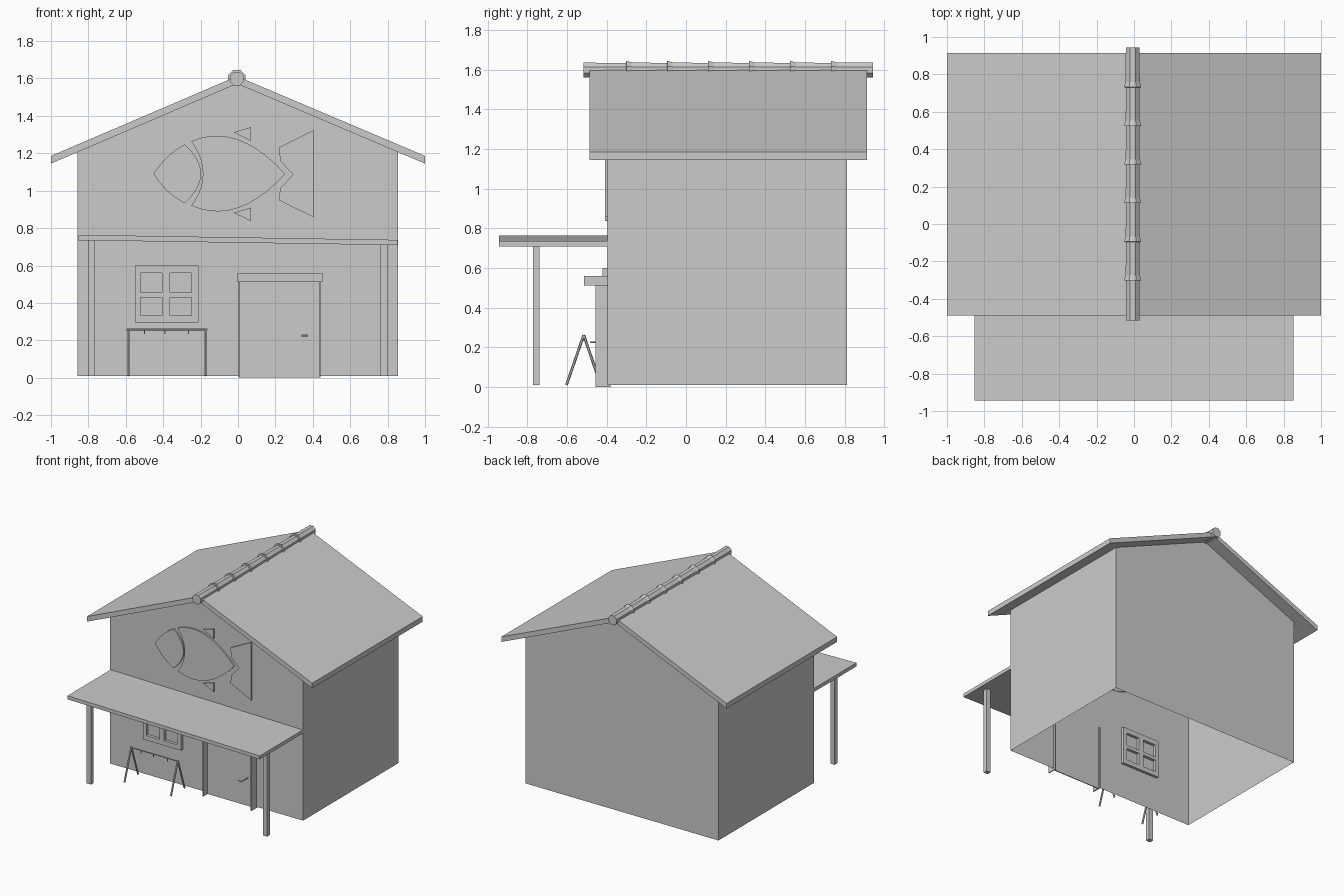
import bpy, bmesh, math
from mathutils import Vector

if "Cube" in bpy.data.objects:
    bpy.data.objects.remove(bpy.data.objects["Cube"])


def finish(name, bm):
    me = bpy.data.meshes.new(name)
    bm.to_mesh(me)
    bm.free()
    ob = bpy.data.objects.new(name, me)
    bpy.context.collection.objects.link(ob)
    return ob


def prism(name, pts, y0, y1, open_ends=False):
    """Extrude an (x, z) outline along y; optionally drop all up/down faces."""
    bm = bmesh.new()
    a = [bm.verts.new((x, y0, z)) for x, z in pts]
    b = [bm.verts.new((x, y1, z)) for x, z in pts]
    bm.faces.new(a)
    bm.faces.new(b[::-1])
    n = len(pts)
    for i in range(n):
        j = (i + 1) % n
        bm.faces.new((a[j], a[i], b[i], b[j]))
    bmesh.ops.recalc_face_normals(bm, faces=bm.faces)
    if open_ends:
        bm.normal_update()
        bmesh.ops.delete(bm, geom=[f for f in bm.faces if abs(f.normal.z) > 0.1], context='FACES')
    return finish(name, bm)


def box(name, x0, x1, y0, y1, z0, z1):
    return prism(name, [(x0, z0), (x1, z0), (x1, z1), (x0, z1)], y0, y1)


def rod(name, p, q, r, sides=6):
    """Straight rod between two points."""
    p, q = Vector(p), Vector(q)
    d = q - p
    bm = bmesh.new()
    bmesh.ops.create_cone(bm, cap_ends=True, segments=sides, radius1=r, radius2=r, depth=d.length)
    m = d.to_track_quat('Z', 'Y').to_matrix().to_4x4()
    m.translation = (p + q) / 2
    bm.transform(m)
    return finish(name, bm)


def bez(p, c, q, n=10):
    """Quadratic curve points from p up to, not including, q."""
    return [tuple((1 - t) ** 2 * p[k] + 2 * t * (1 - t) * c[k] + t * t * q[k] for k in (0, 1))
            for t in (i / n for i in range(n))]


WALL = -0.397

# House walls: thin shell, open underneath
prism("house_walls", [(-0.858, 0.01), (0.856, 0.01), (0.856, 1.207), (-0.005, 1.572), (-0.858, 1.207)],
      WALL, 0.813, open_ends=True)

# Gable roof
prism("roof", [(-1, 1.145), (-0.005, 1.572), (1, 1.145), (1, 1.186), (-0.005, 1.612), (-1, 1.186)],
      -0.488, 0.914)

# Jointed ridge pole
rings = [(-0.516, 0.040)]
for i in range(6):
    y = -0.302 + 0.2065 * i
    rings += [(y, 0.038), (y + 0.001, 0.050), (y + 0.03, 0.041)]
rings.append((0.943, 0.040))
bm = bmesh.new()
loops = []
for y, r in rings:
    loops.append([bm.verts.new((-0.007 + r * math.cos(math.pi / 4 * (k + 0.5)), y,
                                1.599 + r * math.sin(math.pi / 4 * (k + 0.5)))) for k in range(8)])
for a, b in zip(loops, loops[1:]):
    for k in range(8):
        j = (k + 1) % 8
        bm.faces.new((a[k], a[j], b[j], b[k]))
bm.faces.new(loops[0])
bm.faces.new(loops[-1])
bmesh.ops.recalc_face_normals(bm, faces=bm.faces)
finish("ridge_pole", bm)

# Porch canopy, tilted slightly sideways, and its posts
prism("porch_canopy", [(-0.853, 0.735), (0.853, 0.709), (0.853, 0.737), (-0.853, 0.764)], -0.943, WALL)
box("porch_post_left", -0.803, -0.764, -0.773, -0.738, 0.01, 0.737)
box("porch_post_right", 0.762, 0.80, -0.773, -0.738, 0.01, 0.713)

# Fish relief on the gable
F = -0.409
tip, top, bot = (-0.452, 1.09), (-0.285, 1.247), (-0.285, 0.933)
prism("fish_head", bez(tip, (-0.38, 1.2), top) + bez(top, (-0.11, 1.09), bot)
      + bez(bot, (-0.38, 0.98), tip), F, WALL + 0.005)
top, bot, tip = (-0.25, 1.265), (-0.25, 0.92), (0.252, 1.09)
prism("fish_body", bez(top, (0.0, 1.37), tip) + bez(tip, (0.0, 0.81), bot)
      + bez(bot, (-0.125, 1.09), top), F, WALL + 0.005)
prism("fish_tail", [(0.22, 1.232), (0.404, 1.323), (0.404, 0.858), (0.22, 0.948),
                    (0.225, 1.012), (0.294, 1.087), (0.225, 1.16)], F, WALL + 0.005)
prism("fish_top_fin", [(-0.024, 1.312), (0.07, 1.34), (0.07, 1.266)], F, WALL + 0.005)
prism("fish_bottom_fin", [(-0.024, 0.882), (0.07, 0.91), (0.07, 0.837)], F, WALL + 0.005)

# Window bars, passing through the wall
W0, W1 = -0.42, -0.375
for i, (x0, x1) in enumerate([(-0.55, -0.52), (-0.405, -0.363), (-0.248, -0.212)]):
    box(f"window_upright_{i}", x0, x1, W0, W1, 0.295, 0.60)
for i, (z0, z1) in enumerate([(0.295, 0.333), (0.43, 0.457), (0.56, 0.60)]):
    for j, (x0, x1) in enumerate([(-0.52, -0.405), (-0.363, -0.248)]):
        box(f"window_rail_{i}_{j}", x0, x1, W0, W1, z0, z1)

# Door recess, lintel and handle
box("door_panel", 0.008, 0.437, -0.402, WALL + 0.002, 0.0, 0.515)
box("door_jamb_left", 0.004, 0.012, -0.457, -0.38, 0.0, 0.515)
box("door_jamb_right", 0.433, 0.441, -0.457, -0.38, 0.0, 0.515)
box("door_lintel", -0.004, 0.452, -0.515, WALL, 0.513, 0.56)
rod("handle_stem", (0.37, -0.40, 0.226), (0.37, -0.481, 0.226), 0.004)
rod("handle_lever", (0.340, -0.481, 0.226), (0.375, -0.481, 0.226), 0.005)

# Drying rack with hooks
for side, x in (("left", -0.586), ("right", -0.173)):
    rod(f"rack_{side}_front_leg", (x, -0.516, 0.262), (x, -0.603, 0.01), 0.007)
    rod(f"rack_{side}_back_leg", (x, -0.516, 0.262), (x, -0.43, 0.01), 0.007)
rod("rack_bar", (-0.597, -0.516, 0.257), (-0.163, -0.516, 0.257), 0.005)
for i, x in enumerate((-0.50, -0.39, -0.265)):
    rod(f"rack_hook_{i}", (x, -0.516, 0.257), (x, -0.516, 0.233), 0.004)
